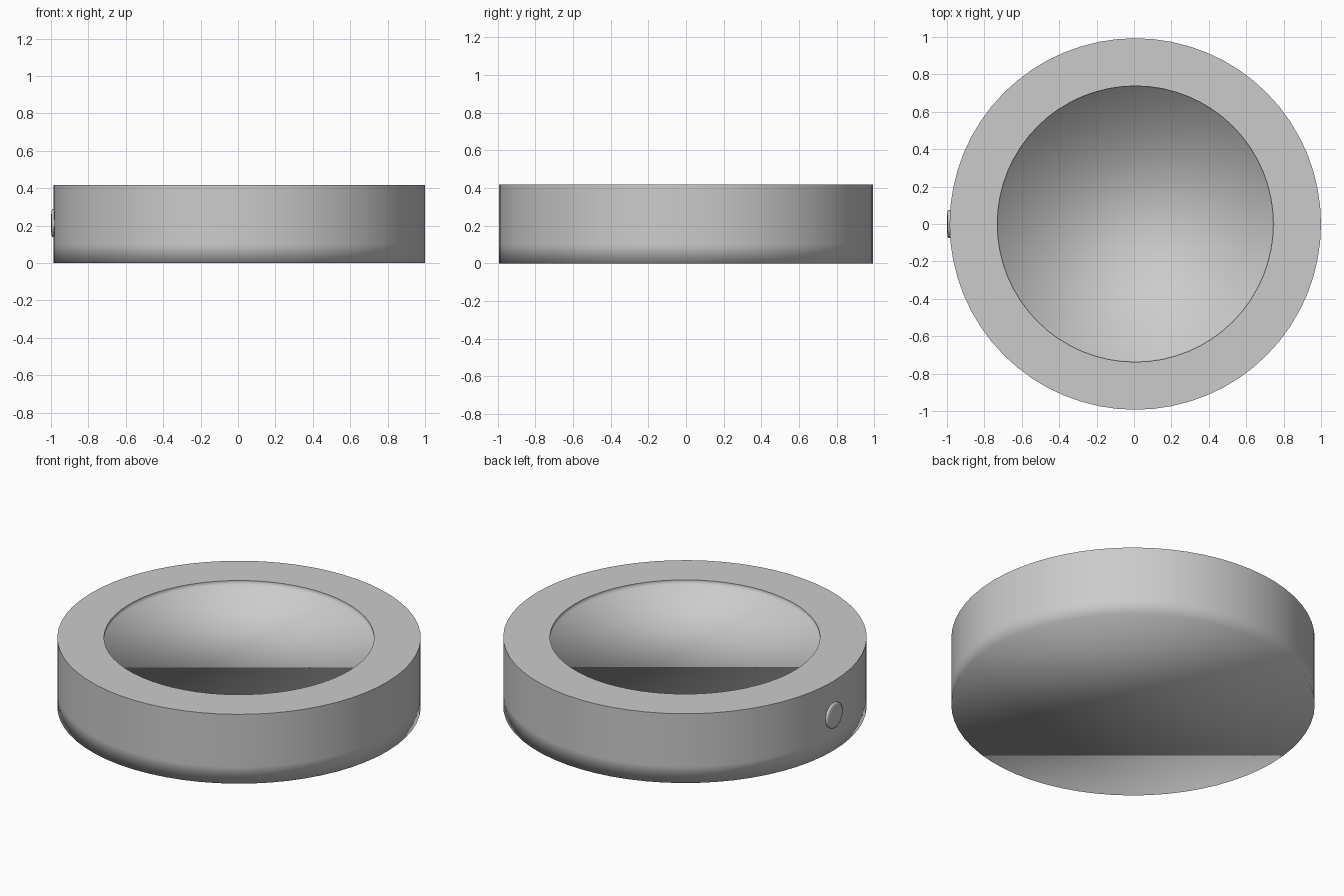
import bpy, bmesh, math
from mathutils import Matrix

if "Cube" in bpy.data.objects:
    bpy.data.objects.remove(bpy.data.objects["Cube"])

SEG = 64
CX = 0.007            # body is shifted so body plus button is centred

gray = bpy.data.materials.new("light_gray")
gray.diffuse_color = (0.6, 0.6, 0.6, 1)
gray.use_nodes = True
gray.node_tree.nodes["Principled BSDF"].inputs["Base Color"].default_value = gray.diffuse_color


def lathe(name, profile, sharp=(), matrix=None):
    """Spin (radius, height) points round z, cap both ends; sharp lists ring indices."""
    bm = bmesh.new()
    rings = [[bm.verts.new((r * math.cos(2 * math.pi * i / SEG),
                            r * math.sin(2 * math.pi * i / SEG), h))
              for i in range(SEG)] for r, h in profile]
    for a, b in zip(rings, rings[1:]):
        for i in range(SEG):
            j = (i + 1) % SEG
            bm.faces.new((a[i], a[j], b[j], b[i]))
    bm.faces.new(rings[0][::-1])
    bm.faces.new(rings[-1])
    for f in bm.faces:
        f.smooth = True
    for k in sharp:
        for i in range(SEG):
            bm.edges.get((rings[k][i], rings[k][(i + 1) % SEG])).smooth = False
    if matrix:
        bm.transform(matrix)
    mesh = bpy.data.meshes.new(name)
    bm.to_mesh(mesh)
    bm.free()
    mesh.materials.append(gray)
    obj = bpy.data.objects.new(name, mesh)
    bpy.context.collection.objects.link(obj)
    return obj


# round body: soft-shaded base, crisp flat rim, shallow recessed floor
lathe("round_body",
      [(0.993, 0), (0.993, 0.1), (0.993, 0.418), (0.738, 0.418), (0.738, 0.392)],
      sharp=(2, 3), matrix=Matrix.Translation((CX, 0, 0)))

# small domed button on the left side
lathe("side_button",
      [(0.075, -0.03), (0.075, 0.008), (0.068, 0.012), (0.05, 0.0145), (0.02, 0.016)],
      matrix=Matrix.Translation((-0.984, 0, 0.213)) @ Matrix.Rotation(-math.pi / 2, 4, 'Y'))
